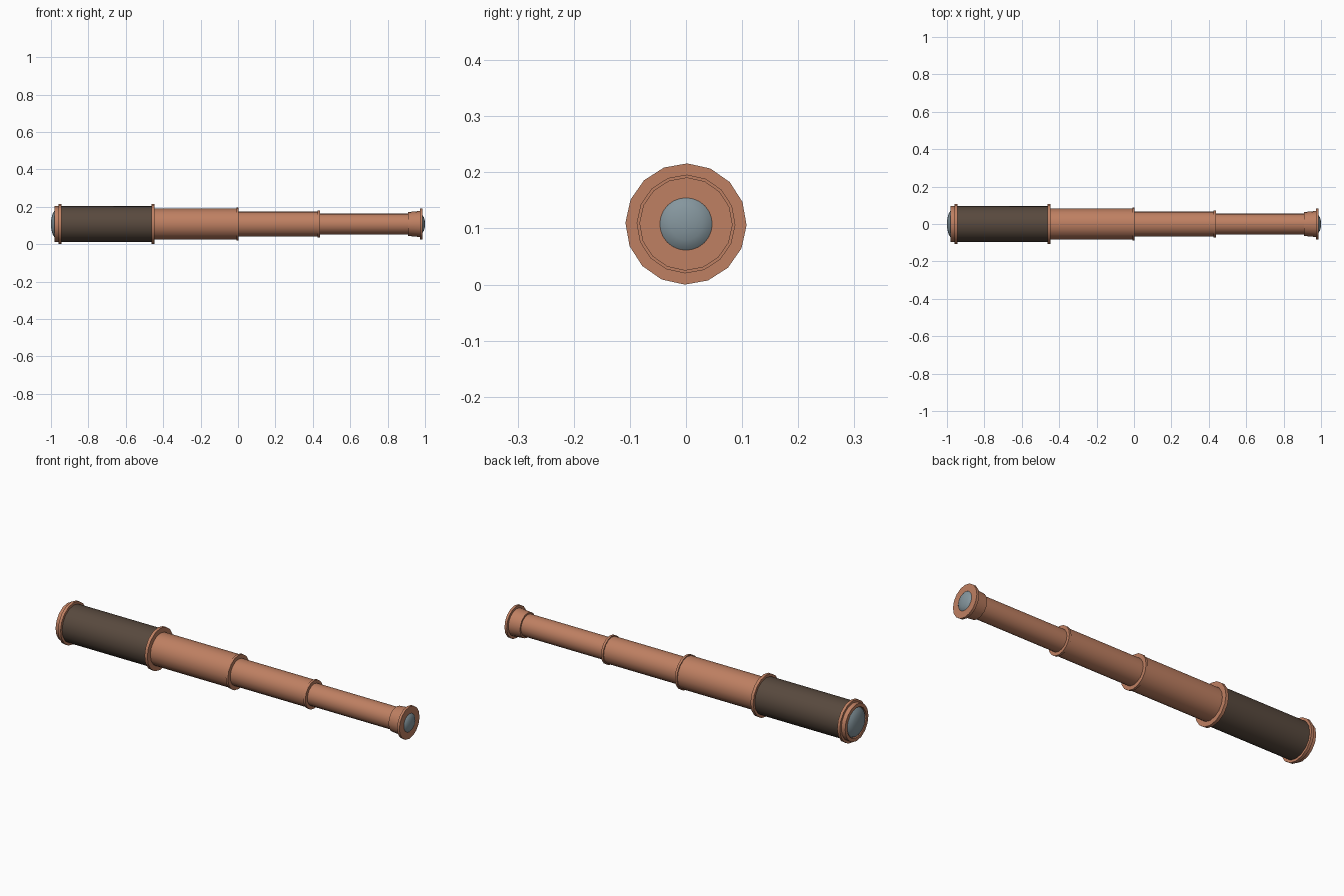
import bpy, bmesh, math

if "Cube" in bpy.data.objects:
    bpy.data.objects.remove(bpy.data.objects["Cube"])

AXIS_Z = 0.108
SIDES = 16


def material(name, rgb):
    m = bpy.data.materials.new(name)
    m.diffuse_color = (*rgb, 1)
    m.use_nodes = True
    m.node_tree.nodes["Principled BSDF"].inputs["Base Color"].default_value = m.diffuse_color
    return m


copper = material("copper", (0.52, 0.215, 0.122))
leather = material("dark_leather", (0.098, 0.067, 0.048))
glass = material("lens_glass", (0.235, 0.305, 0.34))


def lathe(name, profile, mat, sides=SIDES):
    """Revolve (x, radius) points about the telescope axis; radius 0 closes an end."""
    bm = bmesh.new()
    rings = []
    for x, r in profile:
        if r == 0:
            rings.append([bm.verts.new((x, 0, AXIS_Z))])
            continue
        rings.append([bm.verts.new((x, r * math.sin(2 * math.pi * i / sides + 0.02),
                                    AXIS_Z + r * math.cos(2 * math.pi * i / sides + 0.02)))
                      for i in range(sides)])
    for a, b in zip(rings, rings[1:]):
        for i in range(sides):
            j = (i + 1) % sides
            quad = [a[i % len(a)], a[j % len(a)], b[j % len(b)], b[i % len(b)]]
            bm.faces.new(list(dict.fromkeys(quad)))
    bmesh.ops.recalc_face_normals(bm, faces=bm.faces)
    me = bpy.data.meshes.new(name)
    bm.to_mesh(me)
    bm.free()
    me.materials.append(mat)
    ob = bpy.data.objects.new(name, me)
    bpy.context.collection.objects.link(ob)
    bpy.ops.object.select_all(action='DESELECT')
    ob.select_set(True)
    bpy.context.view_layer.objects.active = ob
    bpy.ops.object.shade_smooth_by_angle(angle=math.radians(30))
    return ob


def tube(name, x0, x1, r0, r1, mat):
    return lathe(name, [(x0, 0), (x0, r0), (x1, r1), (x1, 0)], mat)


def dome(name, x_base, x_tip, r, steps=5):
    pts = [(x_base + (x_tip - x_base) * math.sin(t), r * math.cos(t))
           for t in (math.pi / 2 * k / steps for k in range(steps))]
    return lathe(name, [(x_base, 0)] + pts + [(x_tip, 0)], glass, 24)


# Telescoping tubes
tube("leather_grip", -0.95, -0.455, 0.095, 0.095, leather)
tube("large_tube", -0.455, -0.003, 0.083, 0.083, copper)
tube("middle_tube", -0.003, 0.432, 0.068, 0.068, copper)
tube("small_tube", 0.432, 0.92, 0.056, 0.056, copper)

# Joint rings
for name, x0, x1, r in [("front_ring", -0.960, -0.945, 0.108),
                        ("grip_ring", -0.462, -0.446, 0.108),
                        ("middle_ring", -0.009, 0.003, 0.088),
                        ("small_ring", 0.426, 0.438, 0.073)]:
    tube(name, x0, x1, r, r, copper)

# Objective collar and lens
lathe("objective_collar", [(-0.95, 0), (-0.95, 0.096), (-0.982, 0.096),
                           (-0.982, 0.078), (-0.968, 0.078), (-0.968, 0)], copper)
dome("objective_lens", -0.972, -1.0, 0.075)

# Eyepiece cup, flange and lens
tube("eyepiece_cup", 0.910, 0.976, 0.064, 0.070, copper)
tube("eyepiece_flange", 0.973, 0.986, 0.083, 0.083, copper)
dome("eyepiece_lens", 0.980, 1.0, 0.049)
